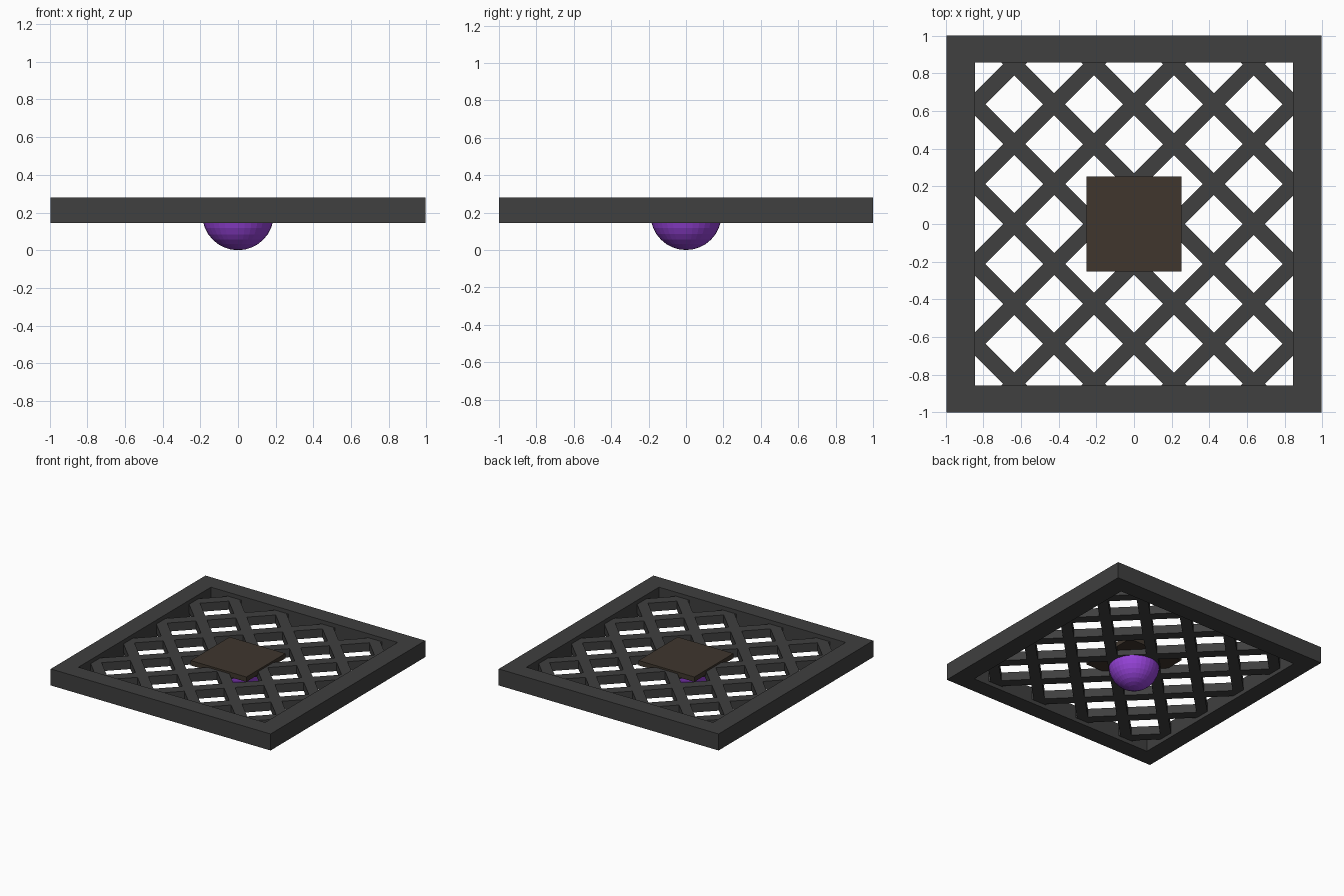
import bpy, bmesh, math
from mathutils import Matrix, Vector

if "Cube" in bpy.data.objects:
    bpy.data.objects.remove(bpy.data.objects["Cube"])


def material(name, color):
    m = bpy.data.materials.new(name)
    m.diffuse_color = (*color, 1)
    m.use_nodes = True
    m.node_tree.nodes["Principled BSDF"].inputs["Base Color"].default_value = m.diffuse_color
    return m


def finish(name, bm, mat):
    bmesh.ops.recalc_face_normals(bm, faces=bm.faces)
    me = bpy.data.meshes.new(name)
    bm.to_mesh(me)
    bm.free()
    me.materials.append(mat)
    ob = bpy.data.objects.new(name, me)
    bpy.context.collection.objects.link(ob)
    return ob


def add_box(bm, center, size, angle=0.0):
    mat = (Matrix.Translation(center) @ Matrix.Rotation(angle, 4, 'Z')
           @ Matrix.Diagonal((*size, 1)))
    bmesh.ops.create_cube(bm, size=1, matrix=mat)


dark = material("dark_metal", (0.05, 0.05, 0.05))
brown = material("dark_brown", (0.05, 0.037, 0.027))
purple = material("purple_glow", (0.30, 0.055, 0.68))

OX, OY, IX, IY = 0.995, 1.0, 0.845, 0.857   # outer and inner half sizes
Z0, Z1 = 0.145, 0.28
ZM = (Z0 + Z1) / 2

# Square frame: rectangular section swept round four corners
bm = bmesh.new()
rings = []
for sx, sy in ((-1, -1), (1, -1), (1, 1), (-1, 1)):
    section = ((OX, OY, Z0), (OX, OY, Z1), (IX, IY, Z1), (IX, IY, Z0))
    rings.append([bm.verts.new((sx * x, sy * y, z)) for x, y, z in section])
for i in range(4):
    a, b = rings[i], rings[(i + 1) % 4]
    for j in range(4):
        k = (j + 1) % 4
        bm.faces.new((a[j], b[j], b[k], a[k]))
finish("frame", bm, dark)

# Diagonal lattice bars, eight in each direction
STEP, WIDTH, HEIGHT = 0.212, 0.083, 0.07
for name, side in (("lattice_rising", 1), ("lattice_falling", -1)):
    bm = bmesh.new()
    for n in range(-7, 8, 2):
        c = n * STEP                                # line y = side * x + c
        lo = max(-IX, -IY - c) if side > 0 else max(-IX, c - IY)
        hi = min(IX, IY - c) if side > 0 else min(IX, c + IY)
        mid = (lo + hi) / 2
        length = (hi - lo) * math.sqrt(2) + WIDTH   # ends tucked into the frame
        add_box(bm, Vector((mid, side * mid + c, ZM)),
                (length, WIDTH, HEIGHT), side * math.pi / 4)
    finish(name, bm, dark)

# Central mounting plate
bm = bmesh.new()
add_box(bm, Vector((0, 0, 0.242)), (0.505, 0.505, 0.04))
finish("mounting_plate", bm, brown)

# Half-sphere lamp hanging below the lattice
R = 0.19
bm = bmesh.new()
bmesh.ops.create_uvsphere(bm, u_segments=32, v_segments=16, radius=R)
bmesh.ops.delete(bm, geom=[v for v in bm.verts if v.co.z > 0.001], context='VERTS')
bmesh.ops.holes_fill(bm, edges=[e for e in bm.edges if e.is_boundary])
bmesh.ops.translate(bm, verts=bm.verts, vec=(0, 0, R))
finish("lamp_dome", bm, purple)
